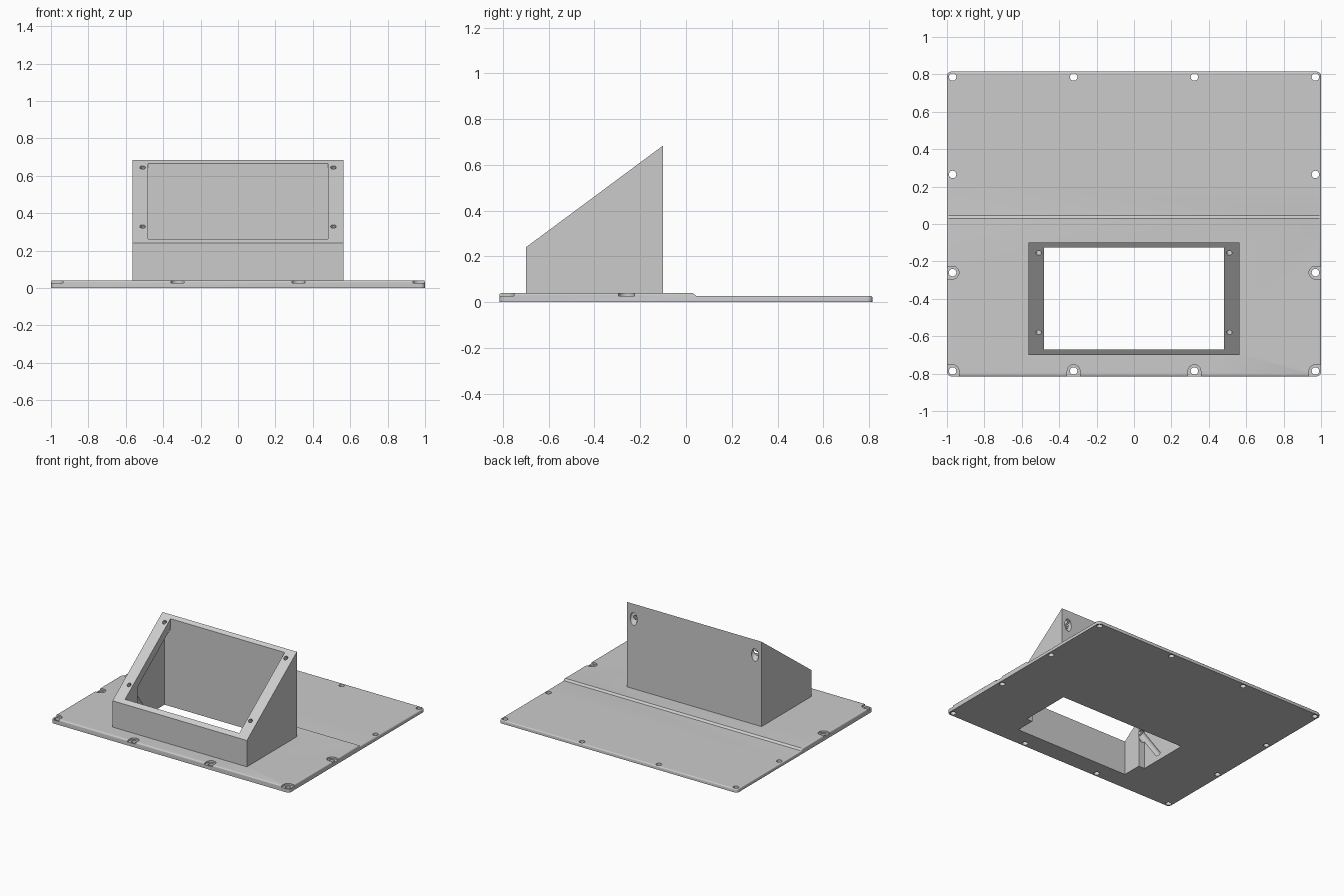
import bpy, bmesh, math
from mathutils import Matrix, Vector

cube = bpy.data.objects.get("Cube")
if cube:
    bpy.data.objects.remove(cube, do_unlink=True)

# Single plain grey plastic
grey = bpy.data.materials.new("grey_plastic")
grey.use_nodes = True
colour = (0.6, 0.6, 0.6, 1)
grey.diffuse_color = colour
grey.node_tree.nodes["Principled BSDF"].inputs["Base Color"].default_value = colour


def to_object(name, bm):
    bmesh.ops.recalc_face_normals(bm, faces=bm.faces)
    mesh = bpy.data.meshes.new(name)
    bm.to_mesh(mesh)
    bm.free()
    mesh.materials.append(grey)
    obj = bpy.data.objects.new(name, mesh)
    bpy.context.collection.objects.link(obj)
    return obj


def side_prism(profile, half_width):
    """Extrude a (y, z) profile across the model's width."""
    bm = bmesh.new()
    face = bm.faces.new([bm.verts.new((-half_width, y, z)) for y, z in profile])
    moved = bmesh.ops.extrude_face_region(bm, geom=[face])["geom"]
    verts = [v for v in moved if isinstance(v, bmesh.types.BMVert)]
    bmesh.ops.translate(bm, verts=verts, vec=(2 * half_width, 0, 0))
    bmesh.ops.recalc_face_normals(bm, faces=bm.faces)
    return bm


def box(x0, x1, y0, y1, z0, z1):
    bm = bmesh.new()
    size = Matrix.Diagonal((x1 - x0, y1 - y0, z1 - z0, 1))
    centre = Matrix.Translation(((x0 + x1) / 2, (y0 + y1) / 2, (z0 + z1) / 2))
    bmesh.ops.create_cube(bm, size=1, matrix=centre @ size)
    return to_object("cutter", bm)


def rod(start, end, radius):
    start, end = Vector(start), Vector(end)
    axis = end - start
    turn = axis.to_track_quat('Z', 'Y').to_matrix().to_4x4()
    bm = bmesh.new()
    bmesh.ops.create_cone(bm, cap_ends=True, segments=24, radius1=radius, radius2=radius,
                          depth=axis.length, matrix=Matrix.Translation((start + end) / 2) @ turn)
    return to_object("cutter", bm)


def cut(target, cutter):
    cutter.hide_render = True
    mod = target.modifiers.new("cut", 'BOOLEAN')
    mod.operation, mod.solver, mod.object = 'DIFFERENCE', 'EXACT', cutter
    bpy.context.view_layer.objects.active = target
    bpy.ops.object.modifier_apply(modifier=mod.name)


def discard(cutters):
    for c in cutters:
        bpy.data.objects.remove(c, do_unlink=True)


# Base plate: thick front, short ramp, thin back
DEPTH, THIN, THICK = 0.815, 0.027, 0.04
bm = side_prism([(-DEPTH, 0), (DEPTH, 0), (DEPTH, THIN), (0.045, THIN),
                 (0.03, THICK), (-DEPTH, THICK)], 1)
corners = [e for e in bm.edges if all(abs(v.co.x) > 0.99 and abs(v.co.y) > 0.8 for v in e.verts)
           and abs(e.verts[0].co.z - e.verts[1].co.z) > 0.01]
bmesh.ops.bevel(bm, geom=corners, offset=0.025, segments=5, profile=0.5, affect='EDGES')
bm.normal_update()
rim = [e for e in bm.edges if len(e.link_faces) == 2
       and max(f.normal.z for f in e.link_faces) > 0.5
       and min(abs(f.normal.z) for f in e.link_faces) < 0.1]
bmesh.ops.bevel(bm, geom=rim, offset=0.008, segments=3, profile=0.5, affect='EDGES')
plate = to_object("base_plate", bm)

# Sloped housing
FRONT, BACK, LOW, HIGH = -0.70, -0.10, 0.24, 0.685
PITCH = (HIGH - LOW) / (BACK - FRONT)


def slope(y):
    return LOW + (y - FRONT) * PITCH


housing = to_object("sloped_housing", side_prism(
    [(FRONT, 0.03), (BACK, 0.03), (BACK, HIGH), (FRONT, LOW)], 0.565))

# Window opening, and a wider cavity beneath the rim and behind the front corner blocks
window = box(-0.48, 0.48, -0.67, -0.125, -1, 1)
y0, y1, drop = -0.52, -0.125, 0.075
cavity = to_object("cutter", side_prism(
    [(y0, -1), (y1, -1), (y1, slope(y1) - drop), (y0, slope(y0) - drop)], 0.53))
for part in (plate, housing):
    cut(part, window)
    cut(part, cavity)
discard([window, cavity])

# Screw holes square to the slope, with wide bores from behind
inward = Vector((0, PITCH, -1)).normalized()
for x in (-0.51, 0.51):
    for y, reach in ((-0.58, 0.36), (-0.155, 0.25)):
        top = Vector((x, y, slope(y)))
        tools = [rod(top - inward * 0.05, top + inward * 0.1, 0.015),
                 rod(top + inward * 0.045, top + inward * reach, 0.029)]
        for t in tools:
            cut(housing, t)
        discard(tools)

# Plate fixing holes, with open recesses in the thick part
EDGE_X, EDGE_Y, R = 0.97, 0.786, 0.034
holes = [(x, y) for x in (-EDGE_X, -0.323, 0.323, EDGE_X) for y in (-EDGE_Y, EDGE_Y)]
holes += [(x, y) for x in (-EDGE_X, EDGE_X) for y in (-0.26, 0.265)]
for x, y in holes:
    tools = [rod((x, y, -0.1), (x, y, 0.1), 0.02)]
    if y < 0:
        tools.append(rod((x, y, THIN), (x, y, 0.1), R))
        if y < -0.7:
            tools.append(box(x - R, x + R, -0.9, y, THIN, 0.1))
        if abs(x) > 0.9:
            tools.append(box(min(x, x * 1.1), max(x, x * 1.1), y - R, y + R, THIN, 0.1))
    for t in tools:
        cut(plate, t)
    discard(tools)

# Smooth only the rounded surfaces
for part in (plate, housing):
    bpy.ops.object.select_all(action='DESELECT')
    part.select_set(True)
    bpy.context.view_layer.objects.active = part
    part.data.materials.clear()
    part.data.materials.append(grey)
    for poly in part.data.polygons:
        poly.material_index = 0
    bpy.ops.object.shade_smooth_by_angle(angle=math.radians(32))
